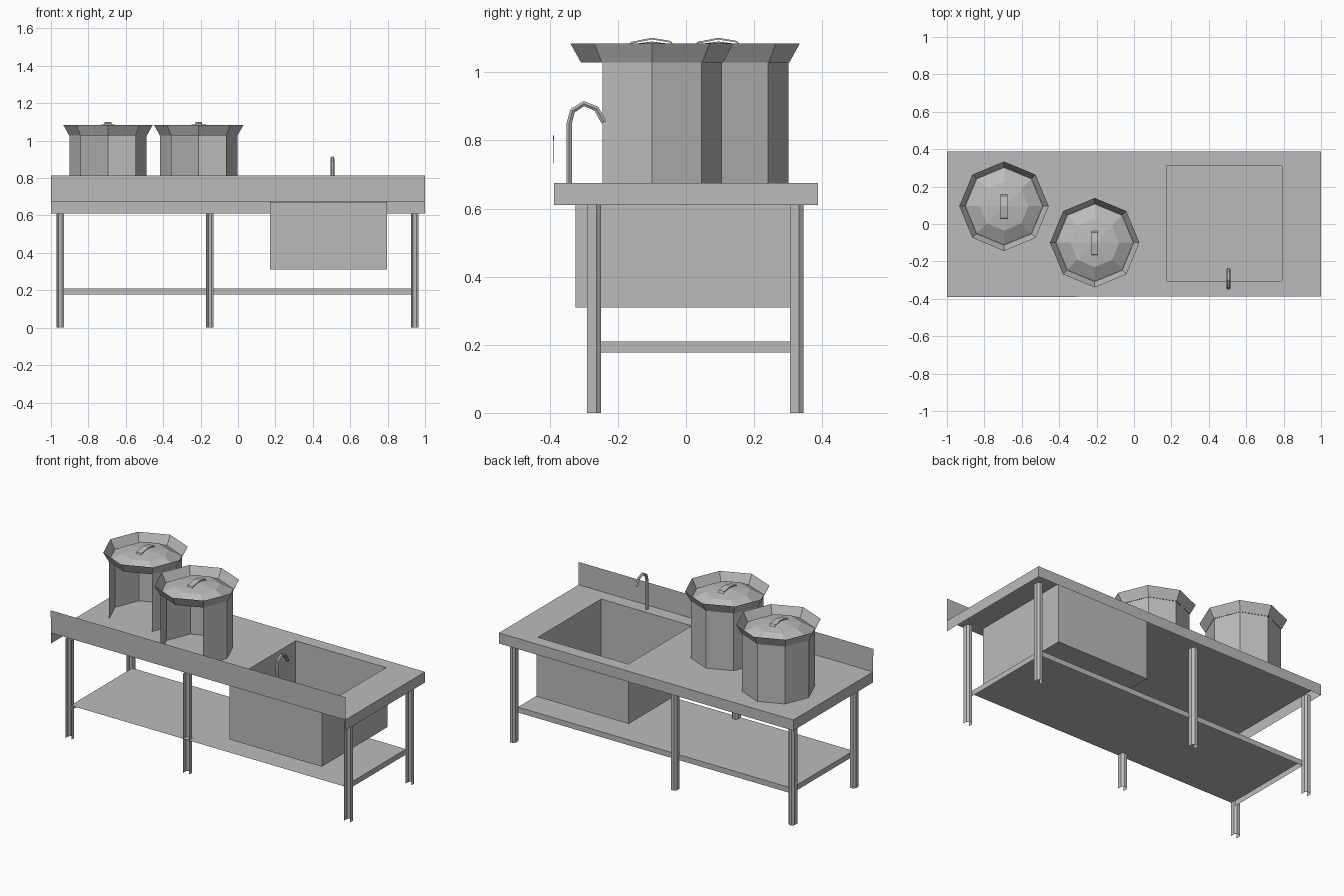
import bpy, bmesh
from math import sin, cos, pi

if "Cube" in bpy.data.objects:
    bpy.data.objects.remove(bpy.data.objects["Cube"])

STEEL = (0.5, 0.5, 0.5, 1)
steel = bpy.data.materials.new("brushed steel grey")
steel.use_nodes = True
steel.diffuse_color = STEEL
steel.node_tree.nodes["Principled BSDF"].inputs["Base Color"].default_value = STEEL


def finish(name, bm):
    bmesh.ops.remove_doubles(bm, verts=bm.verts, dist=1e-5)
    bmesh.ops.recalc_face_normals(bm, faces=bm.faces)
    mesh = bpy.data.meshes.new(name)
    bm.to_mesh(mesh)
    bm.free()
    mesh.materials.append(steel)
    obj = bpy.data.objects.new(name, mesh)
    bpy.context.collection.objects.link(obj)
    return obj


def rectangle(x0, x1, y0, y1, z):
    return [(x0, y0, z), (x1, y0, z), (x1, y1, z), (x0, y1, z)]


def loft(name, rings, closed=True, caps=(), skip=()):
    """Bridge rings of points; caps lists ring numbers to fill, skip lists (row, side) gaps."""
    bm = bmesh.new()
    rows = [[bm.verts.new(p) for p in ring] for ring in rings]
    n = len(rows[0])
    for r, (low, high) in enumerate(zip(rows, rows[1:])):
        for i in range(n if closed else n - 1):
            j = (i + 1) % n
            if (r, i) not in skip:
                bm.faces.new((low[i], low[j], high[j], high[i]))
    for c in caps:
        bm.faces.new(rows[c])
    return finish(name, bm)


# Folded sheet worktop: sink cut-out, skirts on the ends and the back
TOP, SKIRT = 0.675, 0.61
X, Y = 1.0, 0.387
table = rectangle(-X, X, -Y, Y, TOP)
loft("worktop", [rectangle(-X, X, -Y, Y, SKIRT), table,
                 rectangle(0.175, 0.79, -0.305, 0.31, TOP)], skip={(0, 0)})
loft("splash_panel", [[(-X, -Y, TOP), (X, -Y, TOP)],
                      [(-X, -Y - 0.003, 0.815), (X, -Y, 0.815)]], closed=False)

# Lower shelf with the same fold
shelf = (-0.935, 0.925, -0.29, 0.31)
loft("lower_shelf", [rectangle(*shelf, 0.177), rectangle(*shelf, 0.21)],
     caps=(1,), skip={(0, 0)})

# Sink: casing around an inner basin
casing = (0.17, 0.797, -0.325, 0.313)
basin = (0.175, 0.79, -0.305, 0.31)
loft("sink_casing", [rectangle(*casing, 0.31), rectangle(*casing, TOP - 0.002)], caps=(0,))
loft("sink_basin", [rectangle(*basin, 0.325), rectangle(*basin, TOP)], caps=(0,))

# Legs: chamfered channels, open towards the front
channel = [(-0.02, -0.02), (-0.02, 0.007), (-0.009, 0.02),
           (0.009, 0.02), (0.02, 0.007), (0.02, -0.02)]
for side, x in (("right", -0.95), ("middle", -0.15), ("left", 0.945)):
    for row, y in (("front", -0.27), ("back", 0.325)):
        loft(f"{row}_{side}_leg",
             [[(x + a, y + b, z) for a, b in channel] for z in (0, SKIRT)], closed=False)


def octagon(x, y, r, z):
    return [(x + r * cos(i * pi / 4), y + r * sin(i * pi / 4), z) for i in range(8)]


# Stock pots: eight sides, two front panels open, flared rim, lid and strap handle
for name, x, y in (("right", -0.695, 0.095), ("left", -0.21, -0.1)):
    loft(f"{name}_pot_body", [octagon(x, y, 0.206, TOP), octagon(x, y, 0.206, 1.028)],
         skip={(0, 5), (0, 6)})
    loft(f"{name}_pot_rim", [octagon(x, y, 0.208, 1.028), octagon(x, y, 0.239, 1.084)])
    loft(f"{name}_pot_lid", [octagon(x, y, 0.207, 1.03), octagon(x, y, 0.13, 1.073),
                             octagon(x, y, 0.001, 1.09)], caps=(2,))
    strap = [(-0.07, 1.075), (-0.062, 1.089), (0, 1.101), (0.055, 1.092), (0.068, 1.075)]
    loft(f"{name}_lid_handle",
         [[(x - 0.018, y + a, z - 0.005), (x + 0.018, y + a, z - 0.005),
           (x + 0.018, y + a, z), (x - 0.018, y + a, z)] for a, z in strap], caps=(0, -1))

# Swan-neck tap, swept along a short path
path = [(-0.343, TOP), (-0.343, 0.85), (-0.333, 0.887), (-0.3, 0.908),
        (-0.263, 0.893), (-0.241, 0.853)]
rings = []
for k, (y, z) in enumerate(path):
    (ya, za), (yb, zb) = path[max(k - 1, 0)], path[min(k + 1, len(path) - 1)]
    length = ((yb - ya) ** 2 + (zb - za) ** 2) ** 0.5
    ny, nz = (zb - za) / length, (ya - yb) / length
    ring = []
    for i in range(6):
        a = i * pi / 3
        ring.append((0.505 + 0.01 * cos(a), y + 0.009 * sin(a) * ny, z + 0.009 * sin(a) * nz))
    rings.append(ring)
loft("tap", rings, caps=(0, -1))
